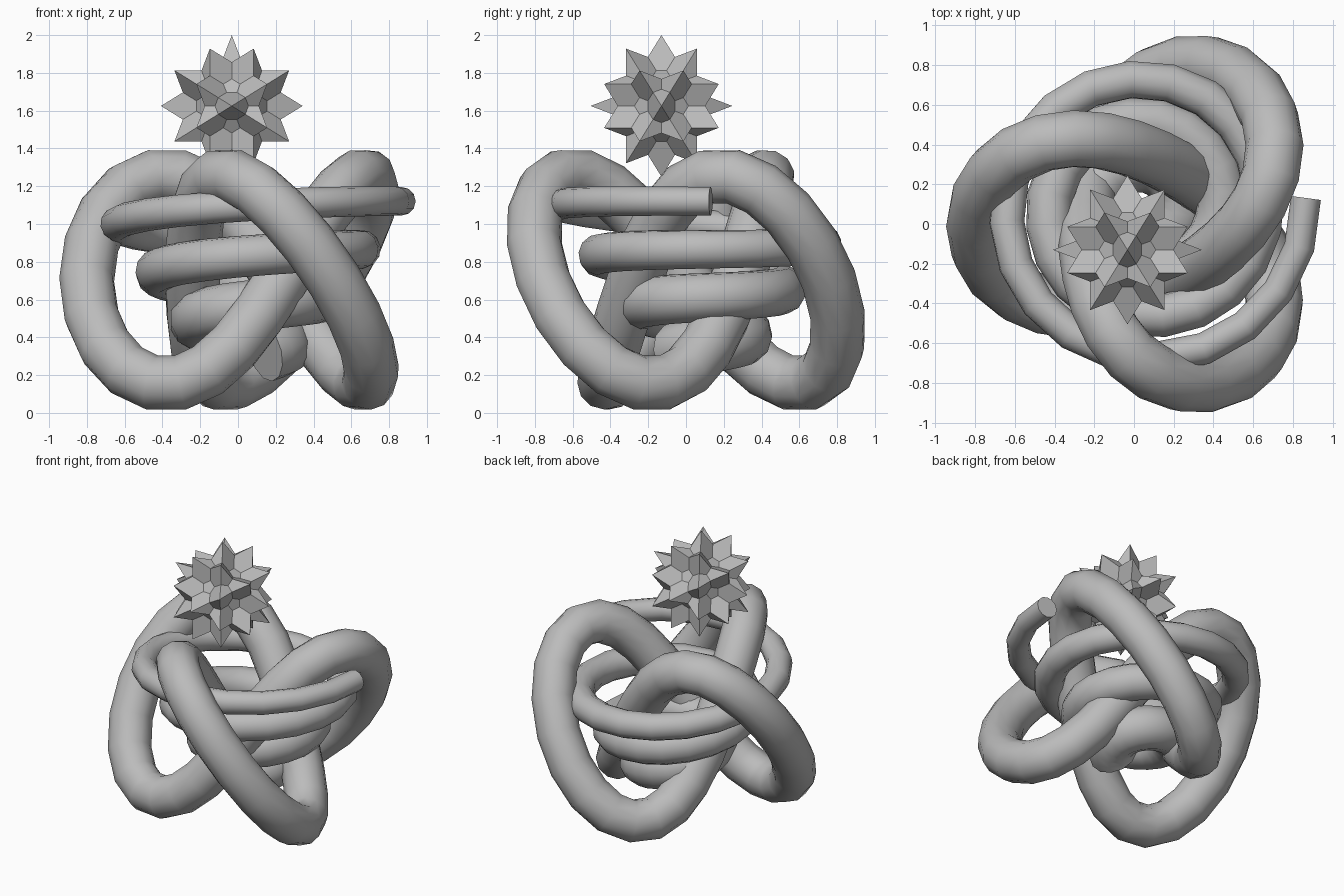
import bpy, bmesh, math
from mathutils import Vector

cube = bpy.data.objects.get("Cube")
if cube:
    bpy.data.objects.remove(cube, do_unlink=True)

# One plain grey for everything
grey = bpy.data.materials.new("plain_grey")
grey.use_nodes = True
grey.diffuse_color = (0.5, 0.5, 0.5, 1)
bsdf = next(n for n in grey.node_tree.nodes if n.type == 'BSDF_PRINCIPLED')
bsdf.inputs["Base Color"].default_value = (0.5, 0.5, 0.5, 1)


def tube(name, points, radii, closed):
    """Twelve-sided smooth tube along a path."""
    curve = bpy.data.curves.new(name, 'CURVE')
    curve.dimensions = '3D'
    curve.bevel_depth = 1.0
    curve.bevel_resolution = 4
    curve.use_fill_caps = not closed
    spline = curve.splines.new('POLY')
    spline.points.add(len(points) - 1)
    for p, co, r in zip(spline.points, points, radii):
        p.co = (*co, 1)
        p.radius = r
    spline.use_cyclic_u = closed
    curve.materials.append(grey)
    obj = bpy.data.objects.new(name, curve)
    bpy.context.collection.objects.link(obj)
    bpy.ops.object.select_all(action='DESELECT')
    obj.select_set(True)
    bpy.context.view_layer.objects.active = obj
    bpy.ops.object.convert(target='MESH')
    bpy.ops.object.shade_smooth_by_angle(angle=math.radians(45))


# Three-lobed knot
STEPS, A, B, C = 54, 0.593, 0.23, 0.05
path = []
for i in range(STEPS):
    t = math.tau * i / STEPS
    path.append((0.072 - A * math.cos(2 * t) - B * math.cos(t) - C * math.cos(5 * t),
                 -A * math.sin(2 * t) + B * math.sin(t) - C * math.sin(5 * t),
                 0.705 - 0.553 * math.sin(3 * t)))
tube("knot", path, [0.146] * STEPS, True)

# Conical coil: narrows and thickens on its way down, leaning a little
START, END, COUNT = -0.01, 3.15, 64
path, radii = [], []
for i in range(COUNT + 1):
    turn = START + (END - START) * i / COUNT
    a = -math.tau * turn
    r = 0.805 - 0.21 * turn
    y = 0.08 + r * math.sin(a)
    path.append((0.06 + r * math.cos(a), y, 1.125 - 0.255 * turn - 0.055 * y))
    radii.append(0.076 + 0.027 * turn)
tube("coil", path, radii, False)

# Spiked star: pentagrams and triangles sharing thirty tips
PHI = (1 + math.sqrt(5)) / 2


def directions(x, y, z):
    """Unit vectors for all sign changes and cyclic orders."""
    found = []
    for sx in (1, -1):
        for sy in (1, -1):
            for sz in (1, -1):
                v = (sx * x, sy * y, sz * z)
                for k in range(3):
                    d = Vector(v[k:] + v[:k]).normalized()
                    if all((d - f).length > 0.01 for f in found):
                        found.append(d)
    return found


def ring(axis, height):
    """Tips at a given height along an axis, in order around it."""
    u = axis.orthogonal().normalized()
    w = axis.cross(u)
    pts = [p for p in tips if abs(p.dot(axis) - height) < 0.01]
    return sorted(pts, key=lambda p: math.atan2(p.dot(w), p.dot(u)))


tips = directions(0, 0, 1) + directions(1, PHI, PHI ** 2)
five_fold = directions(1, 0, PHI)
three_fold = directions(1, 1, 1) + directions(PHI, 0, 1 / PHI)

bm = bmesh.new()
verts = {p.freeze(): bm.verts.new(p) for p in tips}
for axis in five_fold:
    pts = ring(axis, 0.526)
    centre = sum(pts, Vector()) / 5
    notches = [bm.verts.new(centre - (pts[(i + 3) % 5] - centre) / PHI ** 2)
               for i in range(5)]
    bm.faces.new(notches)
    for i, p in enumerate(pts):
        bm.faces.new((notches[i - 1], verts[p], notches[i]))
for axis in three_fold:
    bm.faces.new([verts[p] for p in ring(axis, 0.357)])
bm.normal_update()
mesh = bpy.data.meshes.new("spiked_star")
bm.to_mesh(mesh)
bm.free()
mesh.materials.append(grey)
star = bpy.data.objects.new("spiked_star", mesh)
star.location = (-0.033, -0.13, 1.625)
star.scale = (0.375,) * 3
bpy.context.collection.objects.link(star)
